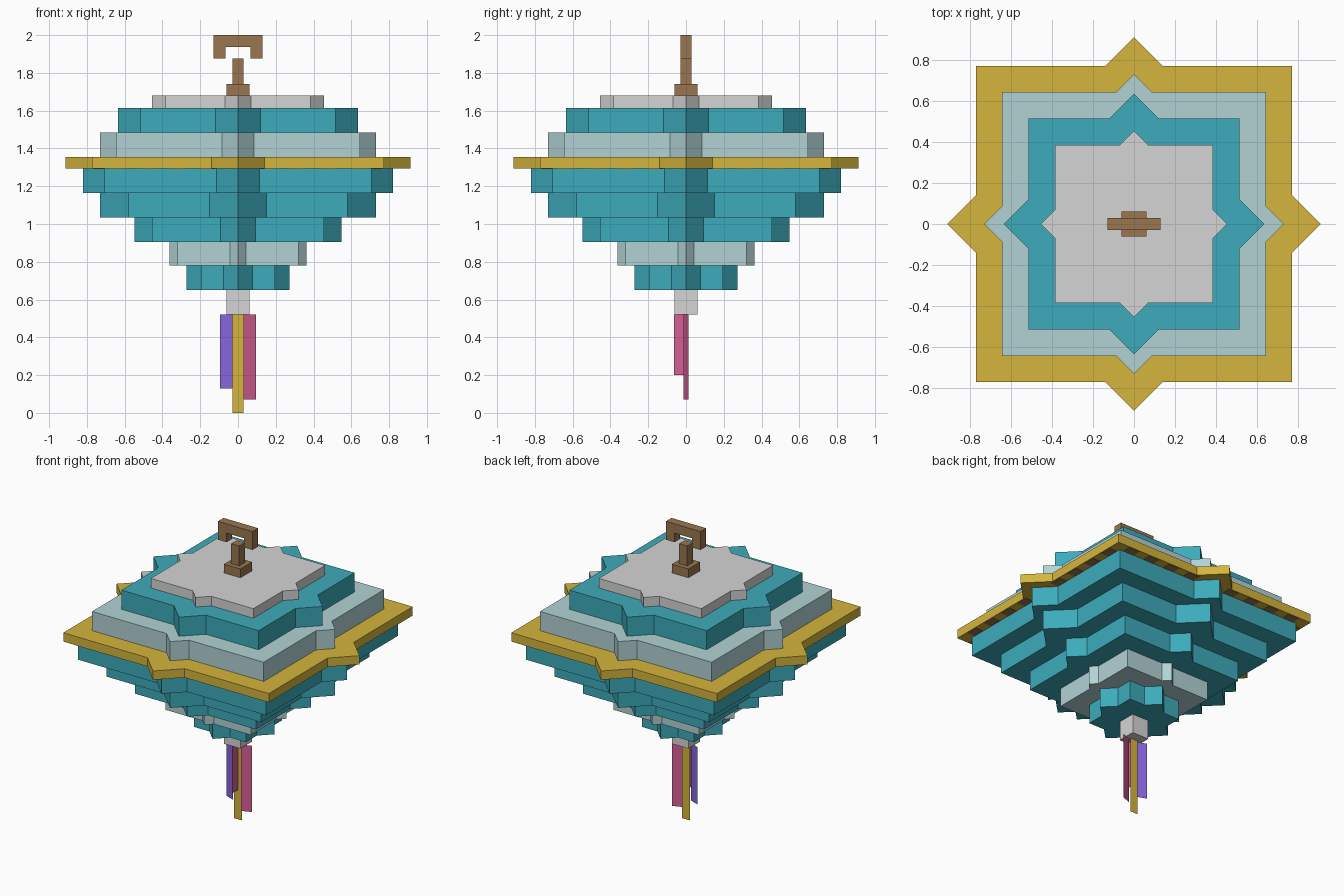
import bpy
import bmesh
from math import pi
from mathutils import Matrix, Vector

cube = bpy.data.objects.get("Cube")
if cube:
    bpy.data.objects.remove(cube, do_unlink=True)


def material(name, hex_code):
    """Flat colour, converted from sRGB hex to linear."""
    rgb = [int(hex_code[i:i + 2], 16) / 255 for i in (0, 2, 4)]
    lin = [c / 12.92 if c < 0.04 else ((c + 0.055) / 1.055) ** 2.4 for c in rgb]
    mat = bpy.data.materials.new(name)
    mat.use_nodes = True
    mat.diffuse_color = (*lin, 1)
    mat.node_tree.nodes["Principled BSDF"].inputs["Base Color"].default_value = (*lin, 1)
    return mat


teal = material("teal", "3DABBB")
pale = material("pale_aqua", "B2D2D5")
white = material("light_grey", "D5D5D5")
gold = material("gold", "D5B53C")
brown = material("brown", "99764E")
pink = material("pink", "D55E95")
purple = material("purple", "8566DD")


def finish(name, bm, mat):
    mesh = bpy.data.meshes.new(name)
    bm.to_mesh(mesh)
    bm.free()
    mesh.materials.append(mat)
    obj = bpy.data.objects.new(name, mesh)
    bpy.context.collection.objects.link(obj)
    return obj


def add_box(bm, lo, hi):
    lo, hi = Vector(lo), Vector(hi)
    place = Matrix.Translation((lo + hi) / 2) @ Matrix.Diagonal((*(hi - lo), 1))
    bmesh.ops.create_cube(bm, size=1, matrix=place)


def post(name, half, z0, z1, mat):
    bm = bmesh.new()
    add_box(bm, (-half, -half, z0), (half, half, z1))
    return finish(name, bm, mat)


def tier(name, z0, z1, half, tip, mat):
    """Square slab with a pointed spike in the middle of each side."""
    bm = bmesh.new()
    side = [(half, -half), (half, half - tip), (tip, 0), (half, tip - half)]
    verts = []
    for k in range(4):
        turn = Matrix.Rotation(k * pi / 2, 3, "Z")
        verts += [bm.verts.new(turn @ Vector((x, y, z0))) for x, y in side]
    base = bm.faces.new(verts)
    top = bmesh.ops.extrude_face_region(bm, geom=[base])["geom"]
    bmesh.ops.translate(bm, vec=(0, 0, z1 - z0),
                        verts=[v for v in top if isinstance(v, bmesh.types.BMVert)])
    bmesh.ops.recalc_face_normals(bm, faces=bm.faces)
    return finish(name, bm, mat)


def ribbon(name, start, end, z0, z1, mat):
    """Paper-thin hanging strip between two plan points."""
    bm = bmesh.new()
    bm.faces.new([bm.verts.new((*p, z)) for p, z in
                  ((start, z0), (end, z0), (end, z1), (start, z1))])
    return finish(name, bm, mat)


# Stacked star-shaped body
tier("top_cap", 1.615, 1.68, 0.385, 0.455, white)
tier("upper_tier", 1.485, 1.615, 0.515, 0.635, teal)
tier("shoulder_tier", 1.355, 1.485, 0.645, 0.73, pale)
tier("rim", 1.295, 1.355, 0.772, 0.912, gold)
tier("belly_tier_1", 1.165, 1.295, 0.707, 0.82, teal)
tier("belly_tier_2", 1.035, 1.165, 0.58, 0.73, teal)
tier("belly_tier_3", 0.905, 1.035, 0.455, 0.547, teal)
tier("lower_band", 0.78, 0.905, 0.32, 0.363, pale)
tier("bottom_tier", 0.65, 0.78, 0.195, 0.273, teal)
post("bottom_knob", 0.062, 0.52, 0.65, white)

# Dark dashes under the rim
bm = bmesh.new()
for k in range(4):
    for i in range(-4, 5):
        if i:
            add_box(bm, (0.71, i * 0.16 - 0.04, 1.292), (0.768, i * 0.16 + 0.04, 1.296))
    bmesh.ops.rotate(bm, verts=bm.verts, matrix=Matrix.Rotation(pi / 2, 3, "Z"))
finish("rim_dashes", bm, brown)

# Hanging hook
post("hook_base", 0.062, 1.68, 1.74, brown)
post("hook_stem", 0.03, 1.74, 1.875, brown)
bm = bmesh.new()
outline = [(-0.13, 1.875), (-0.065, 1.875), (-0.065, 1.937), (0.065, 1.937),
           (0.065, 1.875), (0.13, 1.875), (0.13, 2), (-0.13, 2)]
face = bm.faces.new([bm.verts.new((x, -0.03, z)) for x, z in outline])
back = bmesh.ops.extrude_face_region(bm, geom=[face])["geom"]
bmesh.ops.translate(bm, vec=(0, 0.06, 0),
                    verts=[v for v in back if isinstance(v, bmesh.types.BMVert)])
bmesh.ops.recalc_face_normals(bm, faces=bm.faces)
finish("hook_top", bm, brown)

# Tassel ribbons
ribbon("gold_ribbon", (-0.03, 0), (0.03, 0), 0, 0.52, gold)
ribbon("pink_ribbon", (0.03, -0.013), (0.095, 0.012), 0.07, 0.52, pink)
ribbon("purple_ribbon", (-0.095, 0.012), (-0.03, -0.013), 0.13, 0.52, purple)
ribbon("front_ribbon", (0, -0.063), (0, -0.002), 0.2, 0.52, pink)
